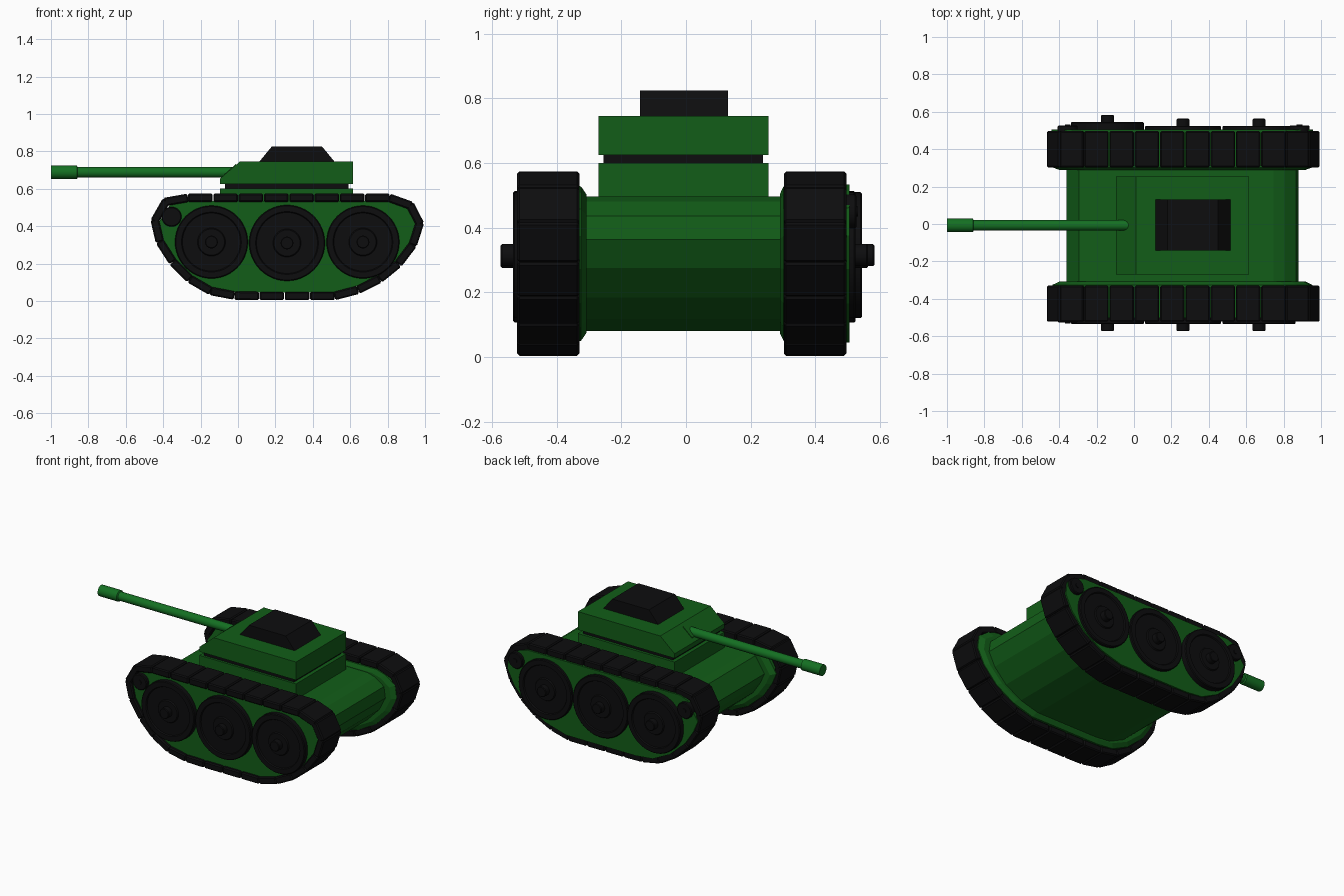
import bpy, bmesh, math
from mathutils import Vector, Matrix

if "Cube" in bpy.data.objects:
    bpy.data.objects.remove(bpy.data.objects["Cube"])


def material(name, rgb):
    m = bpy.data.materials.new(name)
    m.diffuse_color = (*rgb, 1)
    m.use_nodes = True
    m.node_tree.nodes["Principled BSDF"].inputs["Base Color"].default_value = m.diffuse_color
    return m


GREEN = material("body_green", (0.006, 0.11, 0.009))
BRIGHT = material("barrel_green", (0.007, 0.16, 0.016))
DARK = material("dark_rubber", (0.004, 0.004, 0.0045))

# outer edge of the track loop, seen from the front (x, z)
OUTLINE = [(-.40, .55), (-.34, .573), (.84, .573), (.91, .55), (.985, .49), (.998, .39),
           (.945, .27), (.84, .145), (.70, .055), (.54, .005), (.0, .005), (-.13, .02),
           (-.26, .09), (-.38, .21), (-.445, .32), (-.48, .41)]
CX, CZ, HX, HZ = 0.26, 0.289, 0.74, 0.285


def finish(bm, name, mat, smooth=False):
    bmesh.ops.recalc_face_normals(bm, faces=bm.faces)
    me = bpy.data.meshes.new(name)
    bm.to_mesh(me)
    bm.free()
    ob = bpy.data.objects.new(name, me)
    bpy.context.collection.objects.link(ob)
    me.materials.append(mat)
    if smooth:
        bpy.context.view_layer.objects.active = ob
        ob.select_set(True)
        bpy.ops.object.shade_smooth_by_angle(angle=math.radians(35))
        ob.select_set(False)
    return ob


def skin(bm, rings):
    """Join equal rings of points and cap both ends."""
    vs = [[bm.verts.new(p) for p in r] for r in rings]
    n = len(vs[0])
    for a, b in zip(vs, vs[1:]):
        for i in range(n):
            j = (i + 1) % n
            bm.faces.new((a[i], a[j], b[j], b[i]))
    bm.faces.new(vs[0])
    bm.faces.new(vs[-1])


def prism(name, profile, y0, y1, mat):
    bm = bmesh.new()
    skin(bm, [[(x, y, z) for x, z in profile] for y in (y0, y1)])
    return finish(bm, name, mat)


def loft(name, sections, mat):
    """Track-shaped body; each section is (y, inset in x, inset in z)."""
    bm = bmesh.new()
    skin(bm, [[(CX + (x - CX) * (1 - ix / HX), y, CZ + (z - CZ) * (1 - iz / HZ))
               for x, z in OUTLINE] for y, ix, iz in sections])
    return finish(bm, name, mat)


def lathe(name, profile, origin, axis, mat, n=48):
    """Spin (radius, distance) pairs about an axis through origin."""
    rot = Vector((0, 0, 1)).rotation_difference(Vector(axis)).to_matrix()
    bm = bmesh.new()
    skin(bm, [[Vector(origin) + rot @ Vector((r * math.cos(2 * math.pi * i / n),
                                             r * math.sin(2 * math.pi * i / n), d))
               for i in range(n)] for r, d in profile])
    return finish(bm, name, mat, True)


def resample(points, count):
    pts = [Vector((x, 0, z)) for x, z in points]
    segs = list(zip(pts, pts[1:] + pts[:1]))
    total = sum((b - a).length for a, b in segs)
    out = []
    for k in range(count):
        d = total * k / count
        for a, b in segs:
            length = (b - a).length
            if d <= length:
                out.append(a.lerp(b, d / length))
                break
            d -= length
    return out


def track(name, y0, y1):
    bm = bmesh.new()
    pts = resample(OUTLINE, 26)
    for a, b in zip(pts, pts[1:] + pts[:1]):
        t = (b - a).normalized()
        inward = Vector((t.z, 0, -t.x))
        mid = (a + b) / 2 + inward * 0.0215 + Vector((0, (y0 + y1) / 2, 0))
        rot = Matrix((t, Vector((0, 1, 0)), inward)).transposed().to_4x4()
        size = Matrix.Diagonal(((b - a).length * 0.97, y1 - y0, 0.045, 1))
        bmesh.ops.create_cube(bm, size=1, matrix=Matrix.Translation(mid) @ rot @ size)
    bmesh.ops.bevel(bm, geom=bm.edges[:], offset=0.007, segments=1, affect='EDGES')
    return finish(bm, name, DARK)


# hull between the tracks
loft("hull", [(-.318, .12, .076), (.298, .12, .076)], GREEN)

# tracks and the green side panels inside them
track("front_track", -.522, -.33)
track("back_track", .303, .496)
loft("front_side_panel", [(-.502, .04, .04), (-.325, .045, .045), (-.308, .08, .07)], GREEN)
loft("back_side_panel", [(.505, .04, .04), (.302, .045, .045), (.29, .08, .07)], GREEN)

# road wheels: rim, dished face and projecting hub
WHEELS = [(-.142, .315, .195), (.262, .31, .203), (.668, .315, .195)]
for side, s, face in (("front", -1, (.535, .535, .535)), ("back", 1, (.545, .525, .525))):
    for i, ((x, z, r), f) in enumerate(zip(WHEELS, face)):
        hub = f + .038
        prof = [(r, .48), (r, f - .005), (r - .005, f), (r - .035, f), (r - .04, f - .008),
                (.075, f - .008), (.07, f), (.034, f), (.034, hub - .004), (.03, hub)]
        lathe(f"{side}_wheel_{i + 1}", prof, (x, 0, z), (0, s, 0), DARK)

# small idler rollers near the track ends
for name, x, s in (("front_roller", -.355, -1), ("back_roller_left", -.355, 1),
                   ("back_roller_right", .885, 1)):
    lathe(name, [(.053, .48), (.053, .522), (.048, .527), (.015, .527), (.015, .532)],
          (x, 0, .45), (0, s, 0), DARK, 32)

# turret: base, dark ring plate, sloped upper body, dark hatch
prism("turret_base", [(-.095, .48), (.615, .48), (.615, .6), (-.095, .6)], -.27, .255, GREEN)
prism("turret_ring", [(-.07, .59), (.59, .59), (.59, .635), (-.07, .635)], -.255, .238, DARK)
prism("turret_body", [(-.095, .625), (.615, .625), (.615, .745), (.01, .745), (-.095, .655)],
      -.27, .255, GREEN)
prism("hatch", [(.11, .74), (.52, .74), (.45, .825), (.18, .825)], -.143, .13, DARK)

# gun mount plate on the slope, barrel and muzzle
prism("gun_mount", [(-.075, .668), (-.075, .677), (-.01, .733), (-.01, .72)], -.052, .045, GREEN)
lathe("barrel", [(.036, 0), (.036, .138), (.028, .143), (.028, .985)],
      (-1, -.007, .688), (1, 0, 0), BRIGHT, 24)
